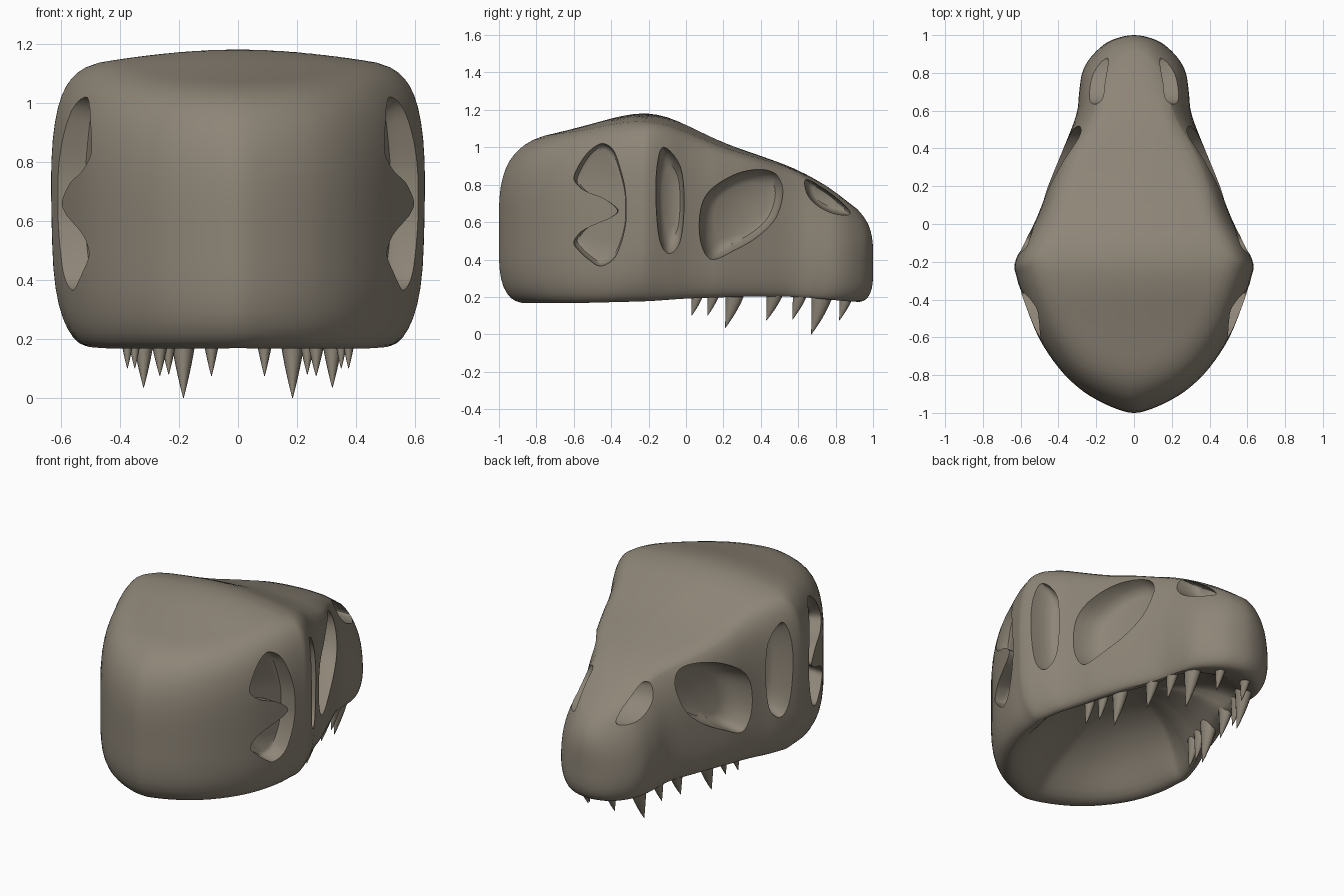
import bpy, bmesh, math
from mathutils import Vector

if "Cube" in bpy.data.objects:
    bpy.data.objects.remove(bpy.data.objects["Cube"])

bone = bpy.data.materials.new("bone")
bone.diffuse_color = (0.27, 0.235, 0.185, 1)
bone.use_nodes = True
bone.node_tree.nodes["Principled BSDF"].inputs["Base Color"].default_value = bone.diffuse_color

# Plan half widths and side-view top / bottom profiles, all along y
WIDTH = [(-1, 0), (-.985, .075), (-.94, .18), (-.87, .29), (-.76, .4), (-.6, .505), (-.4, .585),
         (-.28, .622), (-.21, .632), (-.1, .585), (0, .53), (.1, .488), (.2, .455), (.4, .375),
         (.58, .312), (.7, .3), (.8, .285), (.88, .24), (.95, .165), (.985, .09), (1, 0)]
TOP = [(-1, 1.0), (-.85, 1.055), (-.6, 1.11), (-.3, 1.187), (-.15, 1.187), (0, 1.12), (.2, 1.025),
       (.4, .96), (.6, .89), (.8, .775), (.95, .665), (1, .62)]
BOTTOM = [(-1, .168), (-.6, .165), (-.2, .175), (0, .19), (.3, .2), (.6, .2), (.9, .172), (1, .172)]


def lerp(table, y):
    for (a, u), (b, v) in zip(table, table[1:]):
        if y <= b:
            return u + (v - u) * max(0, (y - a) / (b - a))
    return table[-1][1]


def smooth(table, y, d=.02):
    return sum(lerp(table, y + k * d) for k in range(-3, 4)) / 7


def step(a, b, v):
    v = min(1, max(0, (v - a) / (b - a)))
    return v * v * (3 - 2 * v)


def spline(points, n):
    """Closed smooth curve through 2D points."""
    out = []
    P = [Vector(p) for p in points]
    for i in range(len(P)):
        a, b, c, d = (P[(i + k) % len(P)] for k in (-1, 0, 1, 2))
        for k in range(n):
            t = k / n
            out.append(.5 * (2 * b + (c - a) * t + (2 * a - 5 * b + 4 * c - d) * t * t
                             + (3 * b - a - 3 * c + d) * t ** 3))
    return out


def loft(name, rings):
    """Closed skin over a list of equally long rings."""
    bm = bmesh.new()
    rows = [[bm.verts.new(p) for p in ring] for ring in rings]
    n = len(rows[0])
    for r, s in zip(rows, rows[1:]):
        for i in range(n):
            j = (i + 1) % n
            bm.faces.new((r[i], r[j], s[j], s[i]))
    bm.faces.new(rows[0])
    bm.faces.new(rows[-1])
    bmesh.ops.remove_doubles(bm, verts=bm.verts, dist=1e-5)
    bmesh.ops.recalc_face_normals(bm, faces=bm.faces)
    me = bpy.data.meshes.new(name)
    bm.to_mesh(me)
    bm.free()
    me.materials.append(bone)
    ob = bpy.data.objects.new(name, me)
    bpy.context.collection.objects.link(ob)
    return ob


# Skull: rings (plan scale, height fraction) from the hollow palate over the thick lip to the roof
outline = spline([(w, y) for y, w in WIDTH] + [(-w, y) for y, w in WIDTH[-2:0:-1]], 4)
PALATE = [(.02, .3), (.12, .298), (.22, .29), (.32, .275), (.42, .25), (.5, .222), (.57, .19), (.63, .155),
          (.68, .12), (.73, .08), (.77, .048), (.81, .02)]
WALL = [(.85, .004), (.88, .002), (.91, .012), (.935, .03), (.957, .06), (.975, .1), (.988, .15), (.996, .21),
        (1, .28), (1, .36), (1, .44), (1, .52), (1, .6), (.997, .67), (.99, .74), (.978, .8), (.962, .85),
        (.942, .89), (.918, .921), (.89, .945), (.86, .962), (.82, .976)]
ROOF = [(.76 - .06 * k, .985 + .00125 * k) for k in range(13)]


def skull_point(p, s, f, inside):
    shrink = 1 - .4 * step(0, .8, p.y)          # tighter rounding on the snout
    if s > .82:
        s = 1 - (1 - s) * shrink
    x, y = p.x * s, p.y * s
    snout = step(.3, .8, y)
    b, t = smooth(BOTTOM, y), smooth(TOP, y, .03)
    t -= .055 * (x / .6) ** 2                    # crowned roof
    x *= 1 - snout * (.45 * f ** 3 + .1 * (1 - f) ** 4)
    x *= 1 - .07 * (1 - f) ** 5 * math.exp(-((y + .2) / .15) ** 2)   # softer lower corners
    return (x, y, b + f * (t - b))


skull = loft("skull", [[skull_point(p, s, f, i < len(PALATE)) for p in outline]
                       for i, (s, f) in enumerate(PALATE + WALL + ROOF)])

# Sockets: side-view outline (y, z), centre, depth, how far in the wall stands, inner shrink
SOCKETS = {
    "rear_opening": ([(-.365, .66), (-.4, .7), (-.455, .735), (-.525, .76), (-.57, .79), (-.6, .84), (-.56, .93),
                      (-.51, .995), (-.45, 1.03), (-.39, .99), (-.35, .88), (-.325, .77), (-.32, .66),
                      (-.325, .58), (-.35, .48), (-.39, .4), (-.46, .365), (-.52, .4), (-.57, .445),
                      (-.6, .49), (-.57, .54), (-.525, .57), (-.455, .6), (-.4, .625)], (-.338, .665), .09, 1, .2),
    "cheek_slot": ([(-.12, 1.01), (-.155, .9), (-.16, .7), (-.14, .5), (-.09, .43), (-.03, .5),
                    (-.01, .7), (-.03, .9)], (-.09, .72), .12, 1, .8),
    "eye_socket": ([(.07, .59), (.09, .71), (.15, .79), (.28, .865), (.42, .89), (.5, .86), (.525, .76),
                    (.48, .62), (.38, .52), (.26, .45), (.14, .4), (.085, .47)], (.29, .67), .14, 1, .6),
    "nostril": ([(.64, .83), (.73, .785), (.83, .71), (.88, .645), (.8, .645), (.71, .685), (.65, .75)],
                (.74, .735), .11, .66, .7),
}

cutters = []
for name, (points, centre, depth, inset, shrink) in SOCKETS.items():
    curve = spline(points, 5)
    c = Vector(centre)
    for side in (-1, 1):
        rings = []
        for off, k in ((.16, 1.12), (.04, 1.04), (0, 1), (-.3 * depth, .95), (-.65 * depth, .84),
                       (-.9 * depth, .66), (-depth, .4)):
            k = 1 + (k - 1) * shrink
            ring = [c + (p - c) * k for p in curve]
            rings.append([(side * (smooth(WIDTH, p.x) * inset + off), p.x, p.y) for p in ring])
        cut = loft(name + "_cutter", rings)
        cut.hide_render = True
        cutters.append(cut)

bpy.context.view_layer.objects.active = skull
for cut in cutters:
    mod = skull.modifiers.new("socket", 'BOOLEAN')
    mod.operation = 'DIFFERENCE'
    mod.solver = 'EXACT'
    mod.object = cut
    bpy.ops.object.modifier_apply(modifier=mod.name)
for cut in cutters:
    bpy.data.objects.remove(cut)

# Teeth: tip x, tip y, tip z, base radius; cones hooking backwards
TEETH = [(.09, .82, .075, .045), (.185, .67, 0, .062), (.235, .57, .08, .045), (.265, .43, .075, .05),
         (.32, .21, .035, .055), (.35, .115, .1, .038), (.375, .03, .1, .038)]
teeth = []
for tx, ty, tz, r in TEETH:
    for side in (-1, 1):
        rings = []
        for k in range(8):
            t = k / 7
            rad = r * .85 * (1 - t ** 1.5) + .001
            cy = ty + r * (1 - t ** 1.6) * 1.05
            z = .27 + (tz - .27) * t
            rings.append([(side * tx + rad * .9 * math.cos(a * math.tau / 12),
                           cy + rad * 1.2 * math.sin(a * math.tau / 12), z) for a in range(12)])
        teeth.append(loft("tooth", rings))

# Smooth shading with crisp socket rims
for ob in [skull] + teeth:
    bpy.ops.object.select_all(action='DESELECT')
    ob.select_set(True)
    bpy.context.view_layer.objects.active = ob
    bpy.ops.object.shade_smooth_by_angle(angle=math.radians(40))
